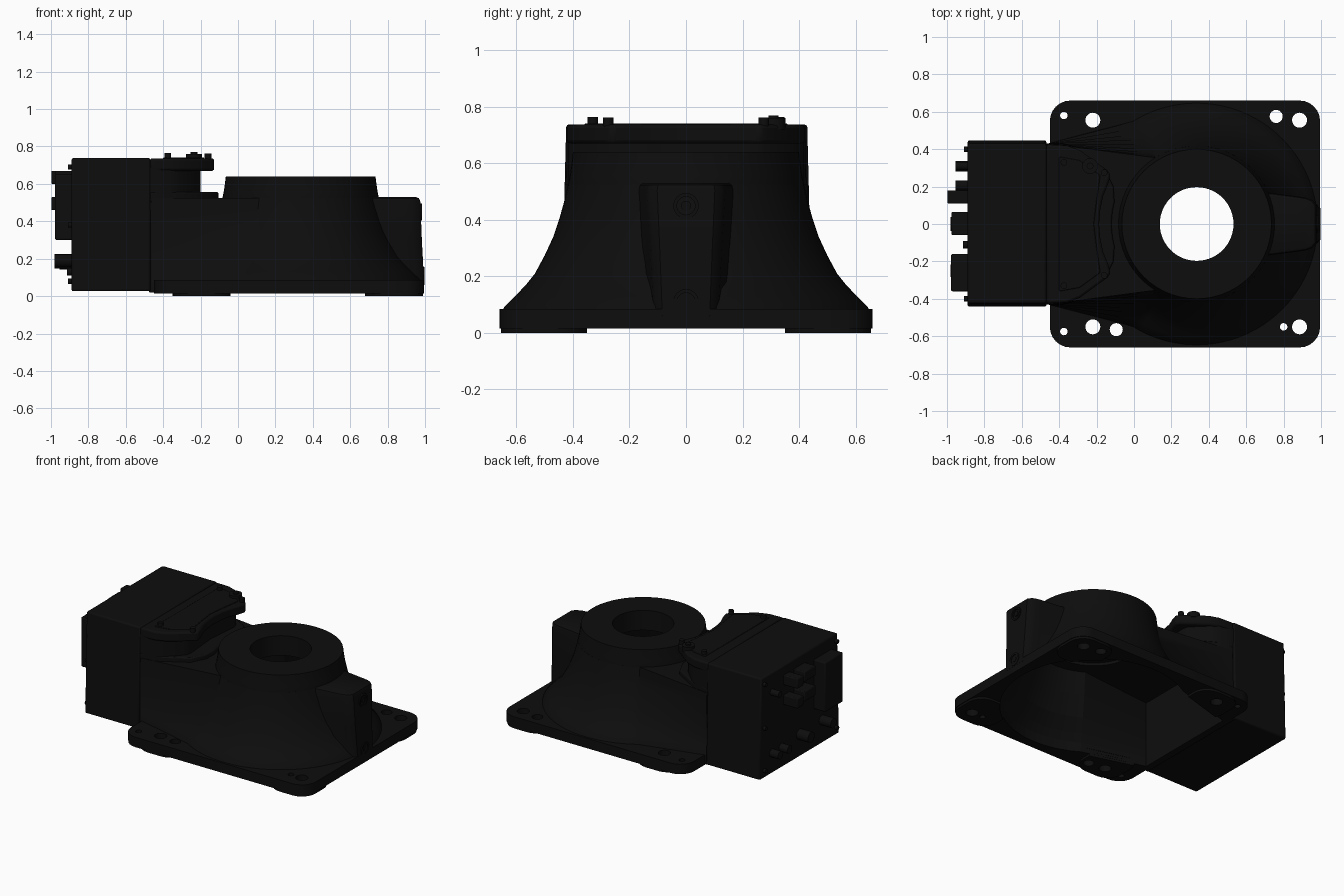
import bpy, bmesh, math
from mathutils import Matrix, Vector

if "Cube" in bpy.data.objects:
    bpy.data.objects.remove(bpy.data.objects["Cube"])

CX = 0.335                      # axis of the turret
dark = bpy.data.materials.new("dark_paint")
dark.diffuse_color = (0.004, 0.004, 0.004, 1)
dark.use_nodes = True
dark.node_tree.nodes["Principled BSDF"].inputs["Base Color"].default_value = dark.diffuse_color


def finish(name, bm, bevel=0, cuts=(), helper=False):
    bmesh.ops.recalc_face_normals(bm, faces=bm.faces)
    me = bpy.data.meshes.new(name)
    bm.to_mesh(me)
    bm.free()
    ob = bpy.data.objects.new(name, me)
    bpy.context.collection.objects.link(ob)
    me.materials.append(dark)
    for c in cuts:
        m = ob.modifiers.new("cut", 'BOOLEAN')
        m.operation, m.solver, m.object = 'DIFFERENCE', 'EXACT', c
    if bevel:
        m = ob.modifiers.new("bevel", 'BEVEL')
        m.width, m.segments, m.limit_method = bevel, 2, 'ANGLE'
        m.angle_limit = math.radians(40)
    if helper:
        ob.hide_render = True
        ob.display_type = 'WIRE'
    else:
        bpy.ops.object.select_all(action='DESELECT')
        ob.select_set(True)
        bpy.context.view_layer.objects.active = ob
        bpy.ops.object.shade_smooth_by_angle(angle=math.radians(35))
    return ob


def loft(name, rings, closed=False, **kw):
    """Skin a stack of equal-length rings; capped unless closed on itself."""
    bm = bmesh.new()
    vs = [[bm.verts.new(p) for p in r] for r in rings]
    n = len(vs[0])
    for a, b in zip(vs, vs[1:] + (vs[:1] if closed else [])):
        for i in range(n):
            j = (i + 1) % n
            bm.faces.new((a[i], a[j], b[j], b[i]))
    if not closed:
        bm.faces.new(vs[0])
        bm.faces.new(vs[-1])
    return finish(name, bm, **kw)


def prism(name, pts, z0, z1, **kw):
    return loft(name, [[(x, y, z) for x, y in pts] for z in (z0, z1)], **kw)


def rrect(x0, x1, y0, y1, r, n=7):
    pts = []
    for k, (x, y) in enumerate(((x1 - r, y1 - r), (x0 + r, y1 - r), (x0 + r, y0 + r), (x1 - r, y0 + r))):
        for i in range(n):
            a = math.pi / 2 * (k + i / (n - 1))
            pts.append((x + r * math.cos(a), y + r * math.sin(a)))
    return pts


def mirrored(half):
    """Complete an outline given from +y side to the centre line."""
    return half + [(x, -y) for x, y in reversed(half) if abs(y) > 1e-6]


def box(name, x0, x1, y0, y1, z0, z1, bevel=0.006, taper=0.0):
    return loft(name, [[(x0, y0 + t, z), (x1, y0 + t, z), (x1, y1 - t, z), (x0, y1 - t, z)]
                       for z, t in ((z0, 0), (z1, taper))], bevel=bevel)


def add_cyl(bm, p, r, h, axis='Z', n=24):
    rot = Matrix.Rotation(math.pi / 2, 4, 'Y') if axis == 'X' else Matrix()
    bmesh.ops.create_cone(bm, cap_ends=True, segments=n, radius1=r, radius2=r, depth=h,
                          matrix=Matrix.Translation(Vector(p)) @ rot)


def cyls(name, items, axis='Z', n=24, **kw):
    bm = bmesh.new()
    for p, r, h in items:
        add_cyl(bm, p, r, h, axis, n)
    return finish(name, bm, **kw)


def body_ring(z, r, bx, by, n=57):
    """Circle round the turret axis, leaving it at the back for the rear corners."""
    a = math.radians(122)
    ring = [(CX + r * math.cos(t), r * math.sin(t), z)
            for t in (-a + 2 * a * i / (n - 1) for i in range(n))]
    return ring + [(bx, by, z), (bx, -by, z)]


# Cutters: cavity, turret bore, bolt holes
cavity = loft("cavity_cutter", [body_ring(z, r, -0.42, 0.38) for z, r in (
    (-0.03, 0.60), (0.08, 0.59), (0.13, 0.56), (0.21, 0.495), (0.34, 0.435), (0.48, 0.385))], helper=True)
bore = cyls("bore_cutter", [((CX, 0, 0.5), 0.30, 0.2)], n=32, helper=True)
holes = cyls("hole_cutter", [((x, y, 0.1), r, 0.4) for x, y, r in (
    (-0.375, 0.58, 0.02), (-0.22, 0.555, 0.04), (0.76, 0.575, 0.035), (0.885, 0.555, 0.04),
    (-0.375, -0.575, 0.02), (-0.22, -0.55, 0.04), (-0.095, -0.565, 0.035),
    (0.80, -0.55, 0.02), (0.885, -0.55, 0.04))], helper=True)

# Foot plate with four pads
prism("foot_plate", rrect(-0.45, 0.995, -0.66, 0.66, 0.11), 0.015, 0.085, cuts=(cavity, holes))
for s, side in ((1, "back"), (-1, "front")):
    y0, y1 = sorted((s * 0.35, s * 0.655))
    for x0, x1, end in ((-0.35, -0.04, "left"), (0.68, 0.99, "right")):
        prism(f"pad_{side}_{end}", rrect(x0, x1, y0, y1, 0.105), 0, 0.03, cuts=(cavity, holes))

# Flared hollow body
loft("flared_body", [body_ring(z, r, -0.46, 0.43) for z, r in (
    (0.05, 0.655), (0.09, 0.645), (0.13, 0.605), (0.17, 0.567), (0.21, 0.535), (0.275, 0.50),
    (0.34, 0.47), (0.405, 0.448), (0.47, 0.43), (0.525, 0.418))], cuts=(cavity, bore, holes))

# Turret collar
N = 56
loft("turret_collar", [[(CX + r * math.cos(2 * math.pi * i / N), r * math.sin(2 * math.pi * i / N), z)
                        for i in range(N)] for r, z in (
    (0.197, 0.5), (0.418, 0.5), (0.418, 0.525), (0.411, 0.56), (0.405, 0.60), (0.40, 0.64), (0.197, 0.64))],
     closed=True)

# Right-hand boss with two plugs
def boss_ring(z, x0, w, xe):
    half = [(x0, w), (xe - 0.09, w * 0.86), (xe - 0.05, w * 0.82), (xe - 0.02, w * 0.75), (xe, w * 0.6)]
    return [(x, y, z) for x, y in half + [(x, -y) for x, y in reversed(half)]]

loft("side_boss", [boss_ring(0.06, 0.93, 0.14, 0.996), boss_ring(0.15, 0.87, 0.145, 0.991),
                   boss_ring(0.30, 0.79, 0.155, 0.983), boss_ring(0.505, 0.70, 0.17, 0.975),
                   boss_ring(0.523, 0.70, 0.165, 0.968), boss_ring(0.53, 0.70, 0.155, 0.95)])
for z, x in ((0.45, 0.978), (0.11, 0.992)):
    plug = cyls("plug_hole_cutter", [((x + 0.004, 0, z), 0.032, 0.02)], axis='X', helper=True)
    cyls("boss_plug_ring", [((x - 0.004, 0, z), 0.045, 0.02)], axis='X', cuts=(plug,))
    cyls("boss_plug_core", [((x - 0.004, 0, z), 0.018, 0.018)], axis='X', n=12)

# Ledge beside the turret, neck and overhanging cover
arc = [(CX + 0.455 * math.cos(math.radians(a)), 0.455 * math.sin(math.radians(a))) for a in range(165, 181, 5)]
prism("neck_ledge", mirrored([(-0.47, 0.428), (-0.35, 0.41), (-0.16, 0.30), (-0.11, 0.20)] + arc),
      0.50, 0.557, bevel=0.008)
prism("neck", mirrored([(-0.47, 0.425), (-0.36, 0.415), (-0.31, 0.38), (-0.21, 0.28), (-0.20, 0.24),
                        (-0.21, 0.12), (-0.22, 0)]), 0.52, 0.69)
prism("neck_cover", mirrored([(-0.47, 0.425), (-0.36, 0.42), (-0.29, 0.395), (-0.14, 0.285), (-0.125, 0.26),
                              (-0.14, 0.21), (-0.165, 0.15), (-0.18, 0.08), (-0.187, 0)]),
      0.67, 0.737, bevel=0.012)
prism("cover_lid", mirrored([(-0.40, 0.36), (-0.29, 0.34), (-0.18, 0.26), (-0.20, 0.12), (-0.215, 0)]),
      0.72, 0.742, bevel=0.004)
for s in (1, -1):
    cyls("cover_screw", [((-0.375, s * 0.33, 0.745), 0.018, 0.04), ((-0.16, s * 0.275, 0.742), 0.018, 0.04)], n=12)
cyls("cover_cap", [((-0.235, 0.31, 0.74), 0.042, 0.04), ((-0.235, 0.31, 0.755), 0.018, 0.03)], n=16)

# Rear connector box
box("rear_box", -0.89, -0.468, -0.442, 0.447, 0.026, 0.738, 0.01, taper=0.018)
box("box_joint", -0.475, -0.43, -0.43, 0.43, 0.018, 0.73, 0.004, taper=0.01)
cyls("panel_screws", [((-0.90, y, z), 0.014, 0.02) for y in (-0.40, 0.40) for z in (0.08, 0.38, 0.69)],
     axis='X', n=12)

# Connectors on the rear panel
box("large_connector", -0.978, -0.88, -0.36, -0.16, 0.30, 0.65, 0.008)
for z0, z1 in ((0.60, 0.67), (0.46, 0.53)):
    box("square_connector", -0.998, -0.88, 0.11, 0.18, z0, z1)
    box("middle_connector", -0.975, -0.88, -0.06, 0.065, z0, z1)
cyls("round_sockets", [((-0.93, 0.0, 0.185), 0.037, 0.10), ((-0.93, -0.25, 0.19), 0.034, 0.10),
                       ((-0.92, 0.205, 0.17), 0.028, 0.07), ((-0.92, 0.31, 0.17), 0.028, 0.07),
                       ((-0.92, 0.31, 0.60), 0.022, 0.07), ((-0.90, -0.11, 0.13), 0.02, 0.03)], axis='X', n=16)
